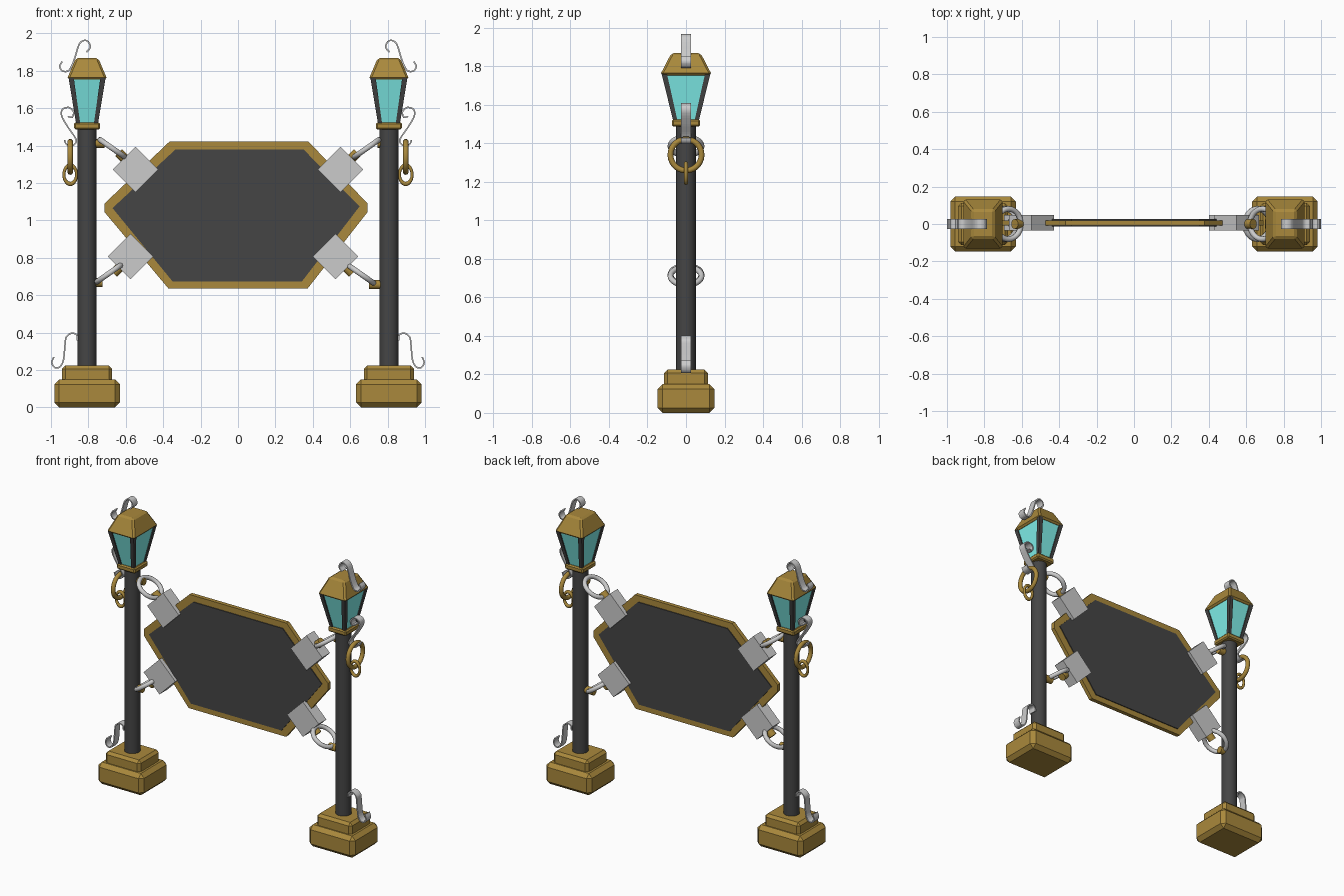
import bpy, bmesh, math
from mathutils import Vector

if "Cube" in bpy.data.objects:
    bpy.data.objects.remove(bpy.data.objects["Cube"])


def material(name, rgb):
    m = bpy.data.materials.new(name)
    m.diffuse_color = (*rgb, 1)
    m.use_nodes = True
    m.node_tree.nodes["Principled BSDF"].inputs["Base Color"].default_value = m.diffuse_color
    return m


GOLD = material("aged_brass", (0.40, 0.25, 0.045))
DARK = material("dark_iron", (0.06, 0.06, 0.06))
TEAL = material("teal_glass", (0.22, 0.88, 0.84))


def loft(name, loops, mat=None, bevel=0):
    """Solid through a stack of equal-length point loops, capped at both ends."""
    bm = bmesh.new()
    rows = [[bm.verts.new(p) for p in loop] for loop in loops]
    n = len(rows[0])
    for a, b in zip(rows, rows[1:]):
        for i in range(n):
            j = (i + 1) % n
            bm.faces.new((a[i], a[j], b[j], b[i]))
    bm.faces.new(rows[0])
    bm.faces.new(rows[-1])
    bmesh.ops.recalc_face_normals(bm, faces=bm.faces)
    me = bpy.data.meshes.new(name)
    bm.to_mesh(me)
    bm.free()
    ob = bpy.data.objects.new(name, me)
    bpy.context.collection.objects.link(ob)
    if mat:
        me.materials.append(mat)
    if bevel:
        mod = ob.modifiers.new("bevel", 'BEVEL')
        mod.width, mod.segments = bevel, 1
    return ob


def rect(cx, cy, hx, hy, z):
    return [(cx + a * hx, cy + b * hy, z) for a, b in ((-1, -1), (1, -1), (1, 1), (-1, 1))]


def finish(name, mat):
    ob = bpy.context.object
    ob.name = name
    if mat:
        ob.data.materials.append(mat)
    bpy.ops.object.shade_smooth_by_angle(angle=math.radians(40))
    return ob


def rod(name, a, b, r, mat, sides=24):
    a, b = Vector(a), Vector(b)
    bpy.ops.mesh.primitive_cylinder_add(
        vertices=sides, radius=r, depth=(b - a).length, location=(a + b) / 2,
        rotation=(b - a).to_track_quat('Z', 'Y').to_euler())
    return finish(name, mat)


def ring(name, loc, normal, R, r, mat=None):
    bpy.ops.mesh.primitive_torus_add(
        major_radius=R, minor_radius=r, major_segments=28, minor_segments=10,
        location=loc, rotation=Vector(normal).to_track_quat('Z', 'Y').to_euler())
    return finish(name, mat)


def scroll(name, pts, side):
    """Flat curled strip following a smooth path in the xz plane."""
    P = [Vector(p) for p in pts]
    P = [2 * P[0] - P[1]] + P + [2 * P[-1] - P[-2]]
    path = []
    for p0, p1, p2, p3 in zip(P, P[1:], P[2:], P[3:]):
        for k in range(4):
            t = k / 4
            path.append(0.5 * (2 * p1 + (p2 - p0) * t + (2 * p0 - 5 * p1 + 4 * p2 - p3) * t * t
                               + (3 * p1 - p0 - 3 * p2 + p3) * t ** 3))
    path.append(P[-2])
    verts = [(side * p.x, y, p.y) for p in path for y in (-0.026, 0.026)]
    faces = [(2 * i, 2 * i + 1, 2 * i + 3, 2 * i + 2) for i in range(len(path) - 1)]
    me = bpy.data.meshes.new(name)
    me.from_pydata(verts, [], faces)
    ob = bpy.data.objects.new(name, me)
    bpy.context.collection.objects.link(ob)
    mod = ob.modifiers.new("thickness", 'SOLIDIFY')
    mod.thickness, mod.offset = 0.008, 0


SCROLLS = {  # (distance from centre, height)
    "top_scroll": [(.81, 1.90), (.79, 1.925), (.80, 1.955), (.825, 1.962), (.85, 1.94), (.872, 1.87),
                   (.892, 1.82), (.912, 1.798), (.94, 1.80), (.953, 1.825), (.94, 1.85)],
    "middle_scroll": [(.91, 1.556), (.886, 1.552), (.88, 1.583), (.905, 1.604), (.938, 1.594), (.943, 1.56),
                      (.912, 1.503), (.875, 1.45), (.864, 1.422), (.885, 1.40), (.917, 1.407), (.928, 1.43)],
    "bottom_scroll": [(.858, 0.357), (.863, 0.388), (.89, 0.397), (.917, 0.378), (.924, 0.345), (.933, 0.255),
                      (.953, 0.217), (.98, 0.214), (.995, 0.24), (.985, 0.27)],
}

# Both lamp posts
for side, tag in ((-1, "left"), (1, "right")):
    X = side * 0.807
    loft(f"{tag}_base", [rect(X, 0, .175, .147, 0), rect(X, 0, .175, .147, .15)], GOLD, .026)
    loft(f"{tag}_plinth", [rect(X, 0, .134, .113, .13), rect(X, 0, .134, .113, .225)], GOLD, .018)
    rod(f"{tag}_post", (X, 0, .2), (X, 0, 1.5), .051, DARK)
    loft(f"{tag}_lantern_collar", [rect(X, 0, .07, .074, 1.487), rect(X, 0, .07, .074, 1.524)], GOLD, .008)
    loft(f"{tag}_lantern_glass", [rect(X, 0, .052, .059, 1.515), rect(X, 0, .092, .119, 1.765)], TEAL)
    for a in (-1, 1):
        for b in (-1, 1):
            loft(f"{tag}_lantern_bar", [rect(X + a * .047, b * .055, .011, .011, 1.515),
                                        rect(X + a * .085, b * .113, .014, .014, 1.762)], DARK)
    loft(f"{tag}_lantern_roof", [rect(X, 0, .104, .13, 1.753), rect(X, 0, .104, .13, 1.764),
                                 rect(X, 0, .06, .076, 1.868)], GOLD, .012)
    for name, pts in SCROLLS.items():
        scroll(f"{tag}_{name}", pts, side)
    # Hanging brass rings on the outside
    ring(f"{tag}_hanging_ring", (side * .897, 0, 1.34), (1, 0, 0), .081, .015, GOLD)
    small = ring(f"{tag}_small_ring", (side * .897, 0, 1.245), (0, 1, 0), .047, .011, GOLD)
    small.scale = (.72, 1.06, 1) if abs(small.rotation_euler.z) < .1 else (1.06, .72, 1)
    small.rotation_euler = (math.pi / 2, 0, 0)
    small.scale = (.72, 1.06, 1)

# Sign board: brass frame with a dark panel standing proud on both faces
FRAME = [(-.366, 1.422), (.377, 1.422), (.693, 1.09), (.693, 1.045), (.372, .636),
         (-.372, .636), (-.714, 1.045), (-.714, 1.09)]
PANEL = [(-.334, 1.38), (.35, 1.38), (.65, 1.075), (.342, .674), (-.35, .674), (-.671, 1.066)]
for name, pts, half, mat in (("sign_frame", FRAME, .014, GOLD), ("sign_panel", PANEL, .02, DARK)):
    loft(name, [[(x, .006 + s * half, z) for x, z in pts] for s in (-1, 1)], mat)

# Corner clamps with brass lugs, link rings and post eyes
CORNERS = [  # clamp x, clamp z, ring x, ring z, eye end x, eye z
    (-.548, 1.273, -.671, 1.385, -.715, 1.412),
    (.548, 1.273, .687, 1.385, .745, 1.412),
    (-.575, .807, -.690, .717, -.725, .668),
    (.521, .807, .660, .711, .700, .657)]
for cx, cz, rx, rz, ex, ez in CORNERS:
    sx = 1 if cx > 0 else -1
    sz = 1 if cz > 1 else -1
    diamond = [(cx + .121 * a, cz + .121 * b) for a, b in ((1, 0), (0, 1), (-1, 0), (0, -1))]
    loft("corner_clamp", [[(x, .006 + s * .042, z) for x, z in diamond] for s in (-1, 1)])
    rod("clamp_lug", (cx + sx * .04, 0, cz + sz * .04), (cx + sx * .09, 0, cz + sz * .09), .026, GOLD, 16)
    t = math.radians(35)
    ring("link_ring", (rx, 0, rz), (-sx * sz * math.sin(t), 0, math.cos(t)), .081, .015)
    rod("post_eye", (sx * .79, 0, ez), (ex, 0, ez), .024, GOLD, 16)
